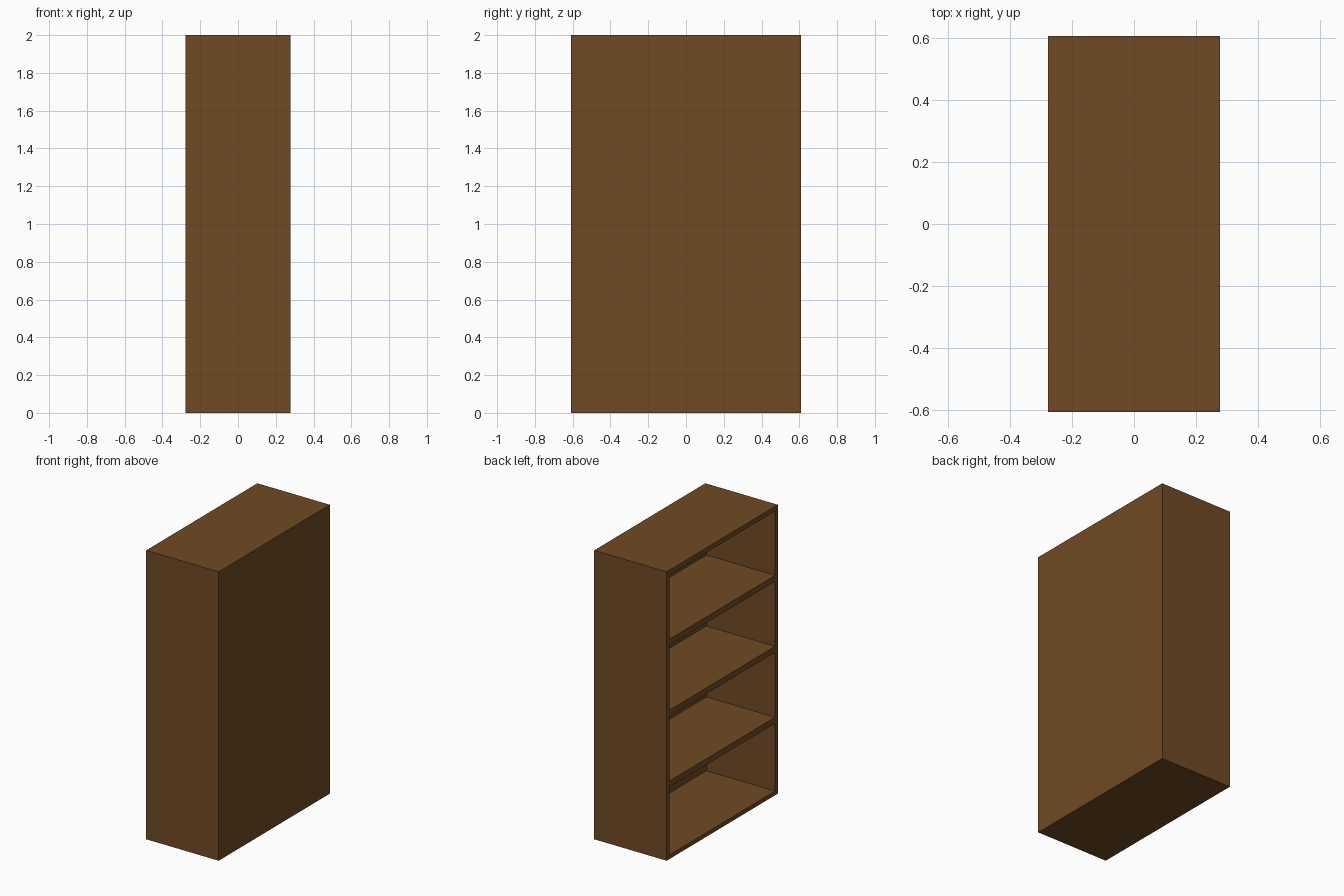
import bpy

if "Cube" in bpy.data.objects:
    bpy.data.objects.remove(bpy.data.objects["Cube"])

W, D, H = 0.555, 1.215, 2.0   # depth (x), width (y), height (z)
T = 0.029                     # panel thickness
SHELF_T = 0.042
SHELF_TOPS = (0.54, 1.031, 1.522)

wood = bpy.data.materials.new("brown wood")
wood.diffuse_color = (0.162, 0.07, 0.017, 1)
wood.use_nodes = True
wood.node_tree.nodes["Principled BSDF"].inputs["Base Color"].default_value = wood.diffuse_color


def board(name, x0, x1, y0, y1, z0, z1):
    bpy.ops.mesh.primitive_cube_add(
        size=1, location=((x0 + x1) / 2, (y0 + y1) / 2, (z0 + z1) / 2))
    ob = bpy.context.object
    ob.name = name
    ob.scale = (x1 - x0, y1 - y0, z1 - z0)
    bpy.ops.object.transform_apply(location=False, rotation=False, scale=True)
    ob.data.materials.append(wood)
    return ob


hx, hy = W / 2, D / 2
inner = hy - T

# Side panels, full height
board("front_side_panel", -hx, hx, -hy, -inner, 0, H)
board("rear_side_panel", -hx, hx, inner, hy, 0, H)

# Top and bottom between the sides
board("top_panel", -hx, hx, -inner, inner, H - T - 0.004, H)
board("bottom_panel", -hx, hx, -inner, inner, 0, T)

# Closed back on +x, open on -x
board("back_panel", hx - T, hx, -inner, inner, T, H - T - 0.004)

# Shelves
for i, z in enumerate(SHELF_TOPS):
    board(f"shelf_{i + 1}", -hx, hx - T, -inner, inner, z - SHELF_T, z)
